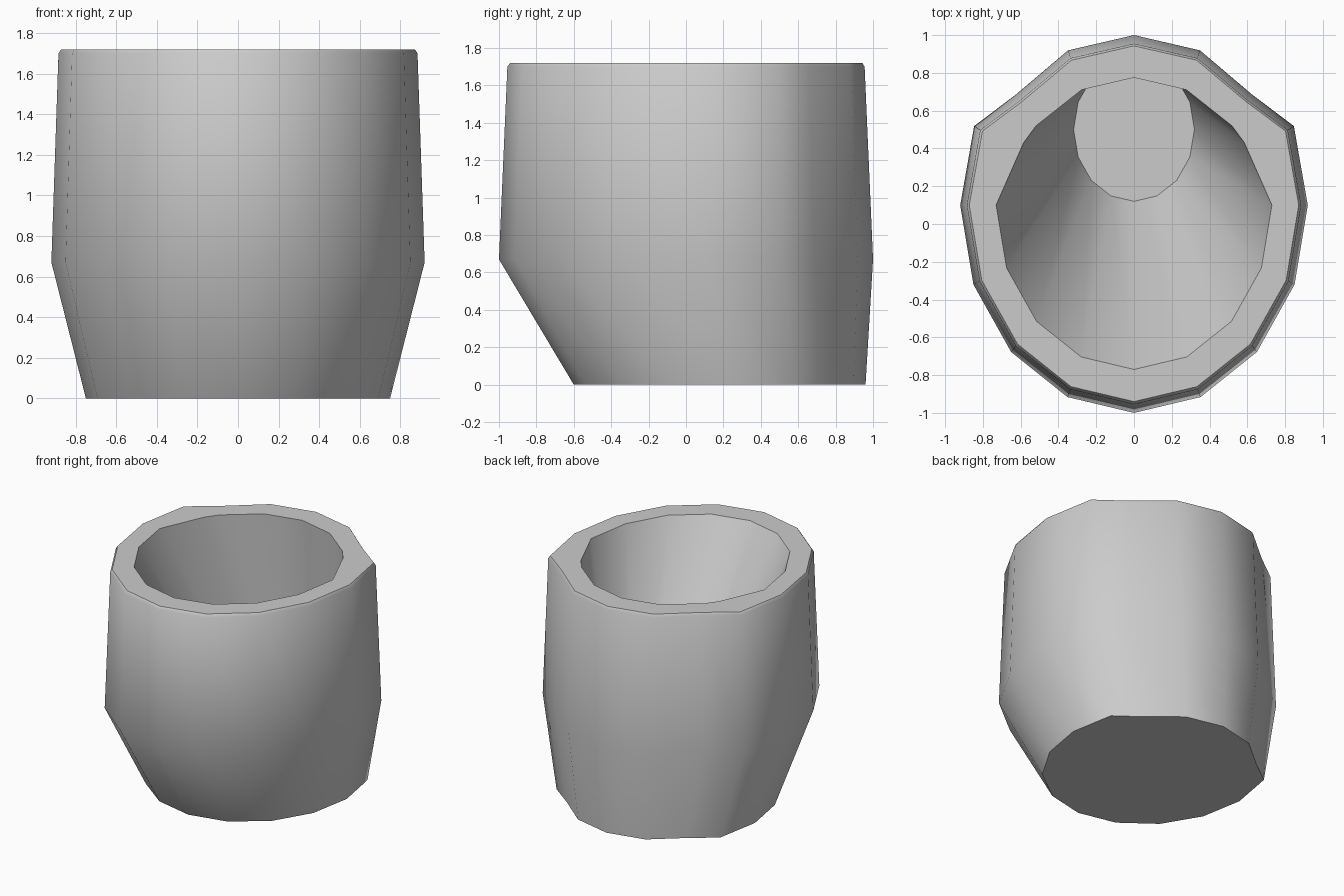
import bpy, bmesh, math

if "Cube" in bpy.data.objects:
    bpy.data.objects.remove(bpy.data.objects["Cube"])

N = 16
# Outline of the body: (x, y) per 22.5 degree step from back (0, 1) to front (0, -1)
FRONT = [(math.sin(math.radians(a)), math.cos(math.radians(a))) for a in (90, 112.5, 135, 157.5, 180)]
OUTER = [(0, 1), (0.38, 0.91), (0.68, 0.65), (0.92, 0.465)] + FRONT
INNER = [(0, 1), (0.38, 0.904), (0.71, 0.622), (0.80, 0.49)] + FRONT
ROUND = [(math.sin(math.pi * i / 8), math.cos(math.pi * i / 8)) for i in range(9)]


def ring(bm, half, rx, front, centre, back, z):
    """Mirrored 16-sided ring with separate front and back depths."""
    full = half + [(-x, y) for x, y in half[-2:0:-1]]
    return [bm.verts.new((x * rx, centre + (y * (back - centre) if y > 0 else y * (centre - front)), z))
            for x, y in full]


bm = bmesh.new()
rings = [
    # outside wall, bottom to top
    ring(bm, OUTER, 0.75, -0.60, 0.24, 0.96, 0.0),
    ring(bm, OUTER, 0.92, -1.00, 0.10, 1.00, 0.67),
    ring(bm, OUTER, 0.885, -0.955, 0.10, 0.955, 1.70),
    # softened rim edge
    ring(bm, OUTER, 0.872, -0.94, 0.10, 0.943, 1.72),
    # opening and slanted hollow
    ring(bm, INNER, 0.73, -0.77, 0.10, 0.775, 1.72),
    ring(bm, ROUND, 0.32, 0.12, 0.50, 0.88, 0.30),
]
for a, b in zip(rings, rings[1:]):
    for i in range(N):
        j = (i + 1) % N
        bm.faces.new((a[i], a[j], b[j], b[i]))
# underside and cavity floor
bm.faces.new(rings[0])
bm.faces.new(rings[-1])
bmesh.ops.recalc_face_normals(bm, faces=bm.faces)

mesh = bpy.data.meshes.new("hollow_cup")
bm.to_mesh(mesh)
bm.free()
cup = bpy.data.objects.new("hollow_cup", mesh)
bpy.context.collection.objects.link(cup)
bpy.context.view_layer.objects.active = cup
cup.select_set(True)
bpy.ops.object.shade_smooth_by_angle(angle=math.radians(50))
